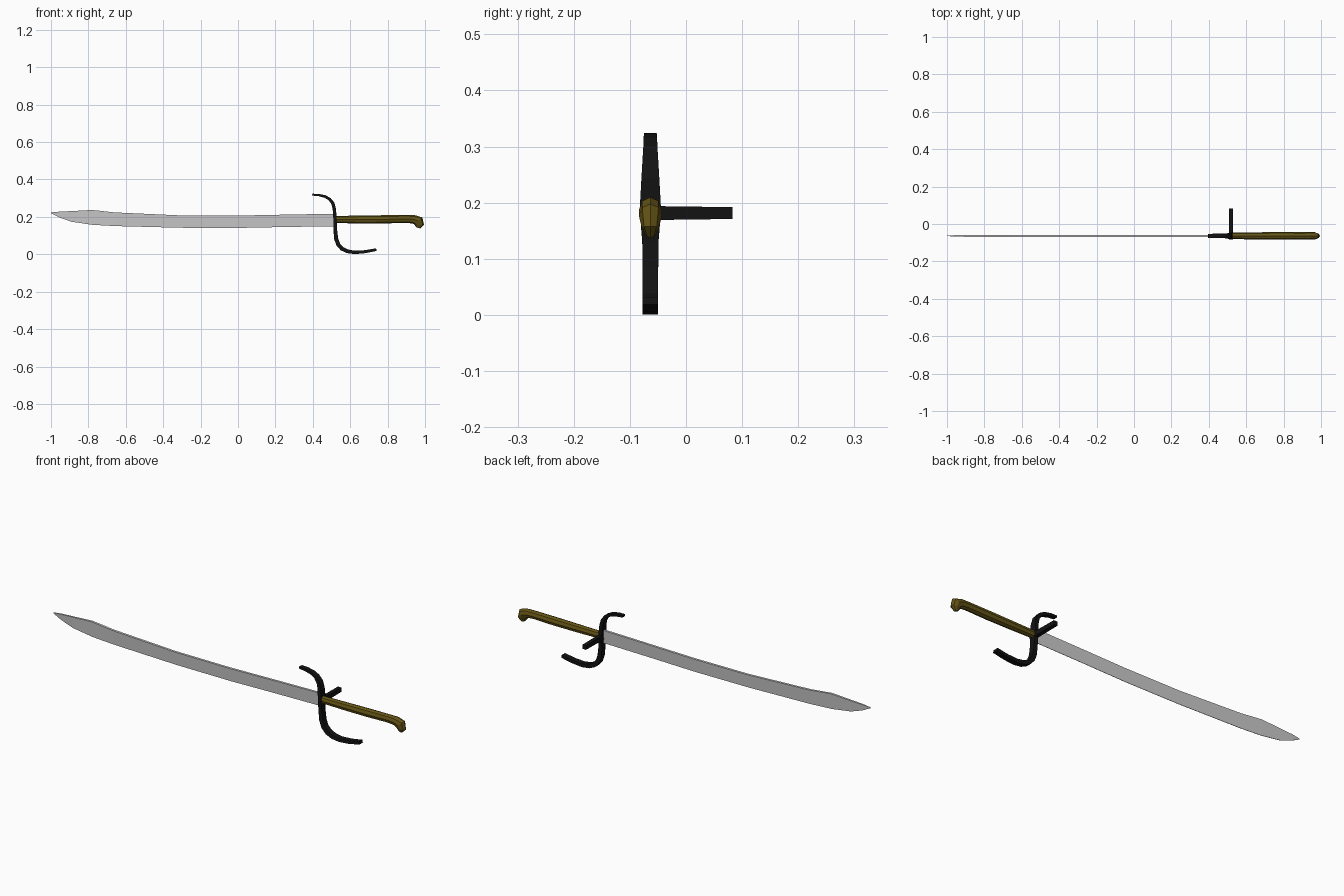
import bpy, bmesh, math
from mathutils import Vector

Y0 = -0.0635  # centre plane of the sword


def material(name, rgb):
    m = bpy.data.materials.new(name)
    m.diffuse_color = (*rgb, 1)
    return m


def loft(name, rings, mat=None):
    """Skin a list of equal-sized closed rings and cap both ends."""
    bm = bmesh.new()
    loops = [[bm.verts.new(p) for p in r] for r in rings]
    n = len(loops[0])
    for a, b in zip(loops, loops[1:]):
        for i in range(n):
            j = (i + 1) % n
            bm.faces.new((a[i], a[j], b[j], b[i]))
    bm.faces.new(loops[0][::-1])
    bm.faces.new(loops[-1])
    bmesh.ops.recalc_face_normals(bm, faces=bm.faces)
    me = bpy.data.meshes.new(name)
    bm.to_mesh(me)
    bm.free()
    ob = bpy.data.objects.new(name, me)
    bpy.context.collection.objects.link(ob)
    if mat:
        me.materials.append(mat)
    return ob


def sweep(name, path, section, mat):
    """Sweep a section along an xz path of (x, z, half thickness, half width)."""
    rings = []
    for i, (x, z, t, w) in enumerate(path):
        a, b = path[max(i - 1, 0)], path[min(i + 1, len(path) - 1)]
        d = Vector((b[0] - a[0], b[1] - a[1])).normalized()
        rings.append([Vector((x - d.y * u * t, Y0 + v * w, z + d.x * u * t))
                      for u, v in section])
    return loft(name, rings, mat)


black = material("black_iron", (0.006, 0.006, 0.006))
brown = material("olive_brown_grip", (0.13, 0.09, 0.008))

# Blade: wedge section, (x, edge z, spine z, spine half thickness)
blade = [(-1.0, 0.220, 0.224, 0.001), (-0.955, 0.197, 0.228, 0.004),
         (-0.89, 0.174, 0.231, 0.005), (-0.78, 0.158, 0.237, 0.006),
         (-0.66, 0.151, 0.224, 0.006), (-0.31, 0.142, 0.208, 0.006),
         (0.0, 0.141, 0.207, 0.006), (0.25, 0.146, 0.212, 0.006),
         (0.525, 0.150, 0.217, 0.006)]
loft("blade", [[(x, Y0 - 0.001, lo), (x, Y0 + 0.001, lo),
                (x, Y0 + t, hi), (x, Y0 - t, hi)] for x, lo, hi, t in blade])

# S-shaped cross guard, flat bar section
square = [(-1, -1), (1, -1), (1, 1), (-1, 1)]
guard = [(0.397, 0.319, 0.005, 0.011), (0.43, 0.317, 0.006, 0.0115),
         (0.465, 0.309, 0.007, 0.012), (0.49, 0.295, 0.008, 0.0125),
         (0.507, 0.273, 0.009, 0.014), (0.515, 0.242, 0.009, 0.016),
         (0.519, 0.187, 0.009, 0.019), (0.520, 0.130, 0.010, 0.0145),
         (0.525, 0.083, 0.011, 0.014), (0.536, 0.052, 0.011, 0.014),
         (0.556, 0.030, 0.011, 0.014), (0.585, 0.016, 0.010, 0.014),
         (0.625, 0.010, 0.009, 0.014), (0.680, 0.014, 0.008, 0.014),
         (0.740, 0.025, 0.007, 0.014)]
sweep("cross_guard", guard, square, black)

# Side bar sticking out of the guard towards the back
loft("side_bar", [[(0.518 + u * 0.010, y, 0.1815 + v * h) for u, v in square]
                  for y, h in ((Y0, 0.0125), (0.083, 0.0105))], black)

# Eight-sided grip that hooks down into a pommel
octagon = [(math.sin(i * math.pi / 4), math.cos(i * math.pi / 4)) for i in range(8)]
grip = [(0.52, 0.186, 0.019, 0.017), (0.65, 0.186, 0.021, 0.019),
        (0.78, 0.187, 0.022, 0.0205), (0.90, 0.189, 0.021, 0.0195),
        (0.94, 0.187, 0.023, 0.0205), (0.965, 0.177, 0.029, 0.0205),
        (0.969, 0.158, 0.026, 0.016), (0.964, 0.141, 0.011, 0.008)]
sweep("grip_and_pommel", grip, octagon, brown)
